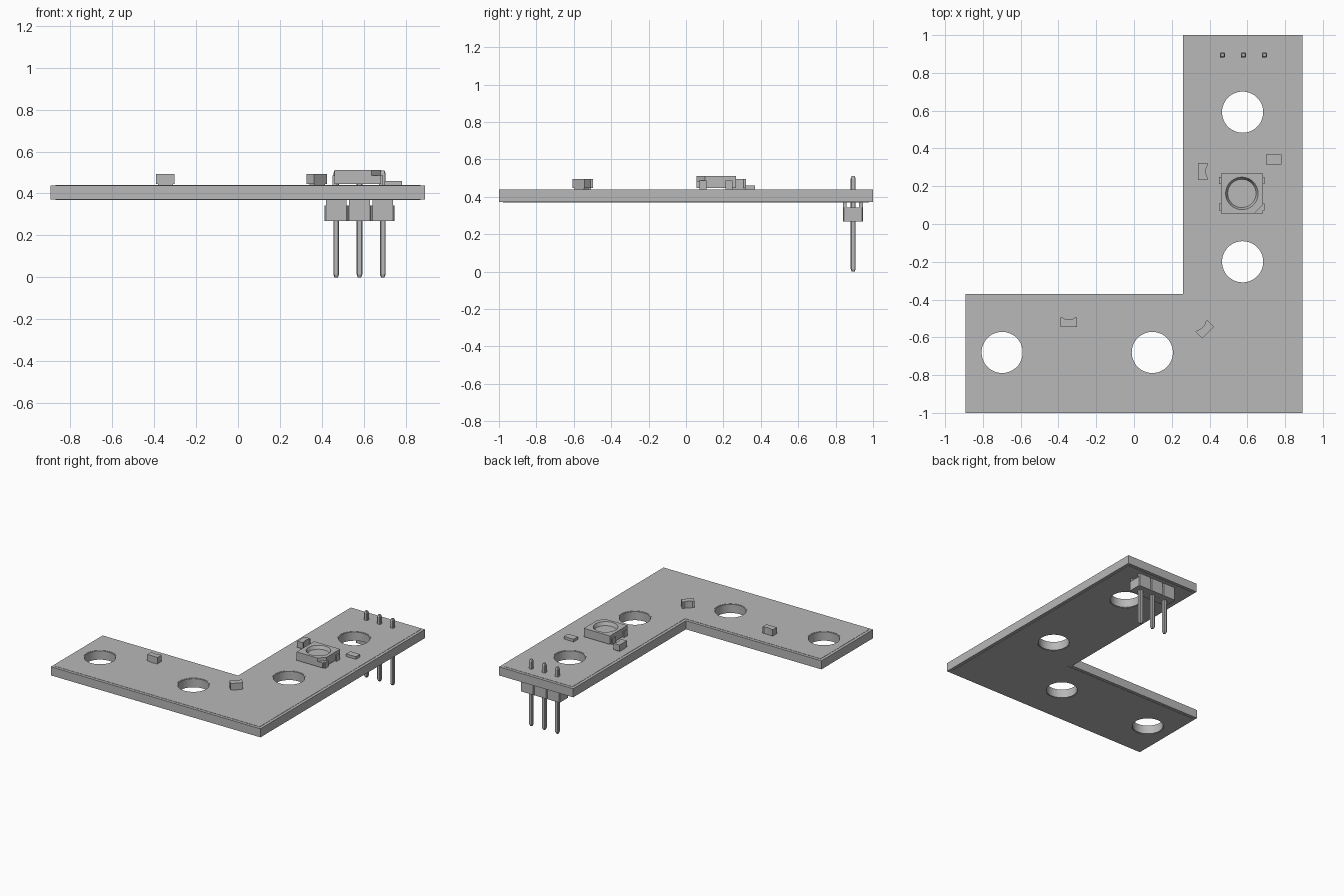
import bpy, bmesh, math
from mathutils import Matrix

cube = bpy.data.objects.get("Cube")
if cube:
    bpy.data.objects.remove(cube, do_unlink=True)

grey = bpy.data.materials.new("plain grey")
grey.use_nodes = True
colour = (0.48, 0.48, 0.48, 1)
grey.diffuse_color = colour
grey.node_tree.nodes["Principled BSDF"].inputs["Base Color"].default_value = colour


def finish(name, bm, smooth=False):
    mesh = bpy.data.meshes.new(name)
    bm.to_mesh(mesh)
    bm.free()
    mesh.materials.append(grey)
    obj = bpy.data.objects.new(name, mesh)
    bpy.context.collection.objects.link(obj)
    if smooth:
        bpy.ops.object.select_all(action='DESELECT')
        obj.select_set(True)
        bpy.context.view_layer.objects.active = obj
        bpy.ops.object.shade_smooth_by_angle(angle=math.radians(30))
    return obj


def circle(x, y, r, n=48):
    return [(x + r * math.cos(2 * math.pi * i / n), y + r * math.sin(2 * math.pi * i / n)) for i in range(n)]


def rect(x0, x1, y0, y1, cut=0.0):
    """Rectangle outline, optionally with all corners chamfered."""
    if not cut:
        return [(x0, y0), (x1, y0), (x1, y1), (x0, y1)]
    return [(x0 + cut, y0), (x1 - cut, y0), (x1, y0 + cut), (x1, y1 - cut),
            (x1 - cut, y1), (x0 + cut, y1), (x0, y1 - cut), (x0, y0 + cut)]


def loft(name, outline, levels, centre=(0, 0)):
    """Stack scaled copies of an outline; levels are (height, scale)."""
    bm = bmesh.new()
    cx, cy = centre
    rings = [[bm.verts.new((cx + (x - cx) * s, cy + (y - cy) * s, z)) for x, y in outline] for z, s in levels]
    n = len(outline)
    for low, high in zip(rings, rings[1:]):
        for i in range(n):
            j = (i + 1) % n
            bm.faces.new((low[i], low[j], high[j], high[i]))
    bm.faces.new(rings[0][::-1])
    bm.faces.new(rings[-1])
    bmesh.ops.recalc_face_normals(bm, faces=bm.faces)
    return finish(name, bm)


def block(name, outline, z0, z1):
    return loft(name, outline, [(z0, 1), (z1, 1)])


def pierced_plate(name, outline, holes, z0, z1):
    """Extrude a filled outline with round holes."""
    curve = bpy.data.curves.new(name, 'CURVE')
    curve.dimensions = '2D'
    curve.fill_mode = 'BOTH'
    curve.extrude = (z1 - z0) / 2
    for loop in [outline] + holes:
        spline = curve.splines.new('POLY')
        spline.points.add(len(loop) - 1)
        for point, (x, y) in zip(spline.points, loop):
            point.co = (x, y, 0, 1)
        spline.use_cyclic_u = True
    temp = bpy.data.objects.new(name + " outline", curve)
    bpy.context.collection.objects.link(temp)
    bpy.context.view_layer.update()
    mesh = bpy.data.meshes.new_from_object(temp.evaluated_get(bpy.context.evaluated_depsgraph_get()))
    bm = bmesh.new()
    bm.from_mesh(mesh)
    bpy.data.objects.remove(temp, do_unlink=True)
    bpy.data.curves.remove(curve)
    bpy.data.meshes.remove(mesh)
    bmesh.ops.remove_doubles(bm, verts=bm.verts, dist=1e-5)
    bmesh.ops.translate(bm, verts=bm.verts, vec=(0, 0, (z0 + z1) / 2))
    bmesh.ops.recalc_face_normals(bm, faces=bm.faces)
    return finish(name, bm, smooth=True)


# L-shaped circuit board with four mounting holes, and thin layers on both faces
BOTTOM, TOP = 0.372, 0.438
centres = [(0.575, 0.592), (0.575, -0.2), (0.097, -0.68), (-0.698, -0.68)]


def board_outline(d):
    return [(-0.893 + d, -1 + d), (0.891 - d, -1 + d), (0.891 - d, 1 - d),
            (0.26 + d, 1 - d), (0.26 + d, -0.37 - d), (-0.893 + d, -0.37 - d)]


pierced_plate("circuit_board", board_outline(0), [circle(x, y, 0.109) for x, y in centres], BOTTOM, TOP)
wide_holes = [circle(x, y, 0.116) for x, y in centres]
pierced_plate("top_copper_layer", board_outline(0.022), wide_holes, TOP - 0.001, TOP + 0.002)
pierced_plate("bottom_copper_layer", board_outline(0.022), wide_holes, BOTTOM - 0.002, BOTTOM + 0.001)

# Pin header: three housing segments, each with two standoff walls and a pin
PIN_Y = 0.894
for i in range(3):
    x = 0.579 + (i - 1) * 0.111
    block(f"header_segment_{i + 1}", rect(x - 0.0553, x + 0.0553, 0.84, 0.947, 0.006), 0.269, 0.343)
    block(f"header_front_wall_{i + 1}", rect(x - 0.0493, x + 0.0493, 0.84, 0.857), 0.343, BOTTOM)
    block(f"header_back_wall_{i + 1}", rect(x - 0.0493, x + 0.0493, 0.926, 0.947), 0.343, BOTTOM)
    loft(f"header_pin_{i + 1}", rect(x - 0.0135, x + 0.0135, PIN_Y - 0.0135, PIN_Y + 0.0135, 0.004),
         [(0, 0.6), (0.014, 1), (0.496, 1), (0.51, 0.6)], (x, PIN_Y))

# Square lamp: base, rim with a clipped corner, sloped dish and four leads
X0, X1, Y0, Y1 = 0.46, 0.682, 0.056, 0.268
LX, LY = 0.571, 0.162
block("lamp_base", rect(X0, X1, Y0, Y1), 0.446, 0.485)
clipped = [(X0, Y0), (X1 - 0.045, Y0), (X1, Y0 + 0.045), (X1, Y1), (X0, Y1)]
pierced_plate("lamp_rim", clipped, [circle(LX, LY, 0.086)], 0.485, 0.511)
bm = bmesh.new()
bmesh.ops.create_cone(bm, cap_ends=False, segments=48, radius1=0.075, radius2=0.086, depth=0.025,
                      matrix=Matrix.Translation((LX, LY, 0.498)))
bmesh.ops.recalc_face_normals(bm, faces=bm.faces)
bmesh.ops.reverse_faces(bm, faces=bm.faces)
finish("lamp_dish", bm, smooth=True)
for side, x in (("right", X0), ("left", X1)):
    for end, y in (("front", 0.09), ("back", 0.23)):
        block(f"lamp_lead_{side}_{end}", rect(x - 0.01, x + 0.01, y - 0.019, y + 0.019), TOP, 0.486)

# Small chips with one hollowed long side, standing on a narrower foot
half, deep = 0.044, 0.025
hollow = [(0.03 * math.cos(a * math.pi / 6), deep - 0.009 * math.sin(a * math.pi / 6)) for a in range(7)]
chip = [(-half, -deep), (half, -deep), (half, deep)] + hollow + [(-half, deep)]
for name, x, y, turn in (("side_chip", 0.365, 0.278, -90), ("arm_chip", -0.346, -0.521, 0),
                         ("corner_chip", 0.375, -0.557, 45)):
    spin = Matrix.Translation((x, y, 0)) @ Matrix.Rotation(math.radians(turn), 4, 'Z')
    block(name, chip, 0.446, 0.494).matrix_world = spin
    block(name + "_foot", rect(-0.036, 0.036, -0.021, 0.014), TOP, 0.447).matrix_world = spin

# Flat chip beside the lamp
block("flat_chip", rect(0.698, 0.782, 0.316, 0.368), TOP, 0.46)
